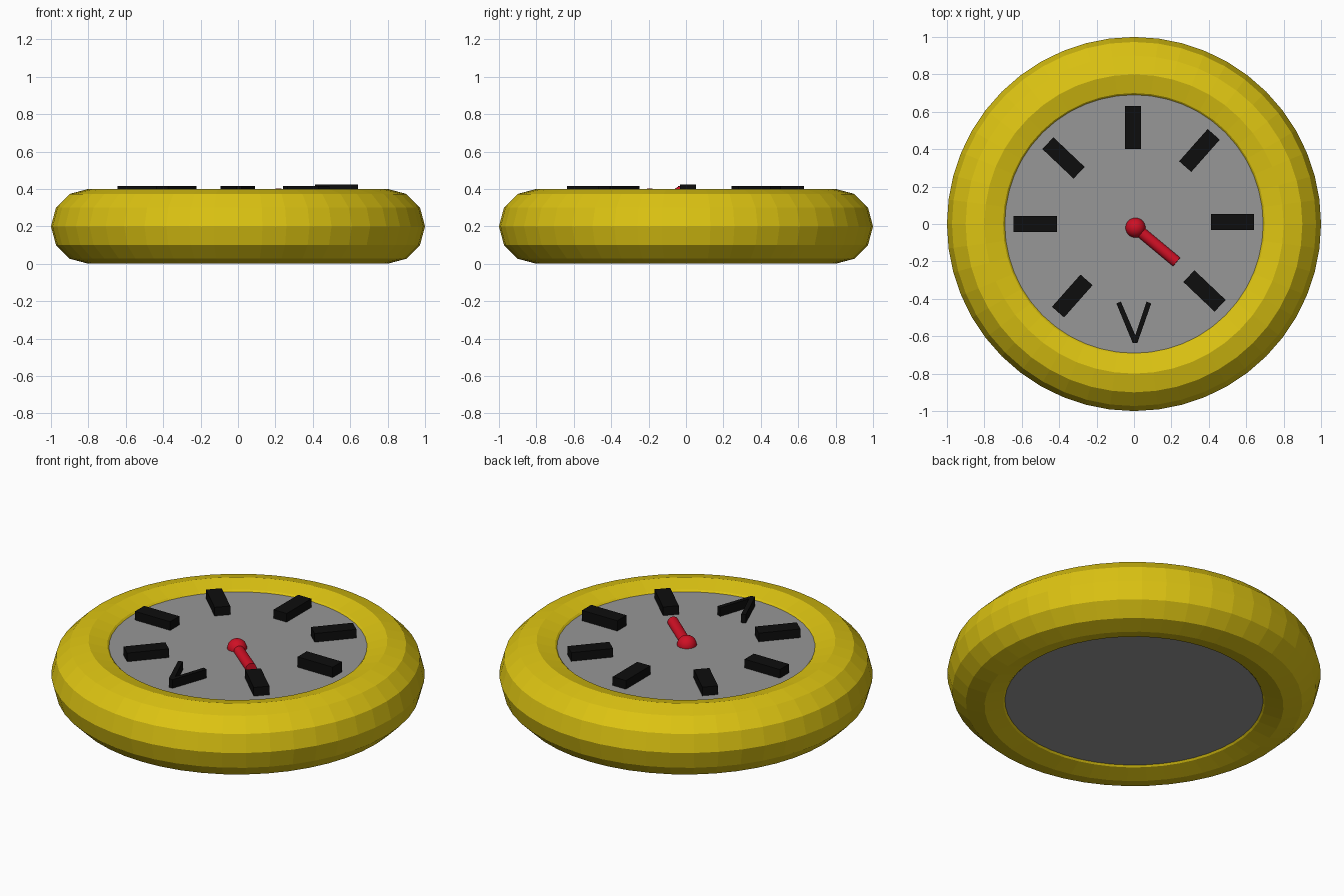
import bpy, bmesh
from math import radians, hypot, atan2
from mathutils import Vector

cube = bpy.data.objects.get("Cube")
if cube:
    bpy.data.objects.remove(cube, do_unlink=True)


def material(name, rgb):
    m = bpy.data.materials.new(name)
    m.use_nodes = True
    m.diffuse_color = (*rgb, 1)
    m.node_tree.nodes["Principled BSDF"].inputs["Base Color"].default_value = (*rgb, 1)
    return m


yellow = material("yellow", (0.72, 0.55, 0.006))
grey = material("grey", (0.31, 0.31, 0.31))
black = material("black", (0.004, 0.004, 0.004))
red = material("red", (0.62, 0.005, 0.018))


def finish(name, mat, smooth=False):
    ob = bpy.context.object
    ob.name = name
    ob.data.materials.append(mat)
    if smooth:
        bpy.ops.object.shade_smooth_by_angle(angle=radians(40))
    return ob


# Faceted ring body
bpy.ops.mesh.primitive_torus_add(major_radius=0.8, minor_radius=0.2, major_segments=48,
                                 minor_segments=12, location=(0, 0, 0.2))
finish("ring_body", yellow)

# Dial plate, closing the ring above and below
FACE_Z = 0.364
bpy.ops.mesh.primitive_cylinder_add(vertices=64, radius=0.691, depth=2 * FACE_Z - 0.4,
                                    location=(0, 0, 0.2))
finish("dial_plate", grey)


# Hour markers: name, x, y, angle, top height
def marker(name, x, y, angle, top=0.415):
    base = FACE_Z - 0.01
    bpy.ops.mesh.primitive_cube_add(size=1, location=(x, y, (top + base) / 2),
                                    rotation=(0, 0, radians(angle)))
    bpy.context.object.scale = (0.23, 0.086, top - base)
    finish(name, black)


marker("marker_back", -0.005, 0.515, 90)
marker("marker_back_left", 0.35, 0.393, 48.5)
marker("marker_left", 0.527, 0.01, 0, 0.425)
marker("marker_front_left", 0.377, -0.358, -43.5)
marker("marker_front_right", -0.33, -0.385, 48.5)
marker("marker_right", -0.528, 0, 0)
marker("marker_back_right", -0.377, 0.353, -43.5)

# Chevron marker at the front, extruded from its outline
outline = [(-0.094, -0.425), (-0.07, -0.415), (0.007, -0.595), (0.067, -0.415),
           (0.092, -0.425), (0.018, -0.636), (-0.007, -0.636)]
bm = bmesh.new()
face = bm.faces.new([bm.verts.new((x, y, FACE_Z - 0.01)) for x, y in outline])
top = bmesh.ops.extrude_face_region(bm, geom=[face])["geom"]
bmesh.ops.translate(bm, vec=(0, 0, 0.061),
                    verts=[v for v in top if isinstance(v, bmesh.types.BMVert)])
bmesh.ops.recalc_face_normals(bm, faces=bm.faces)
mesh = bpy.data.meshes.new("chevron_marker")
bm.to_mesh(mesh)
bm.free()
mesh.materials.append(black)
bpy.context.collection.objects.link(bpy.data.objects.new("chevron_marker", mesh))

# Pivot knob and pointer hand
pivot, tip = Vector((0.008, -0.02, 0.364)), Vector((0.228, -0.203, 0.372))
bpy.ops.mesh.primitive_uv_sphere_add(segments=32, ring_count=16, radius=0.053, location=pivot)
finish("pivot_knob", red, True)
d = tip - pivot
bpy.ops.mesh.primitive_cylinder_add(vertices=32, radius=0.03, depth=d.length,
                                    location=(pivot + tip) / 2,
                                    rotation=d.to_track_quat("Z", "Y").to_euler())
finish("pointer_hand", red, True)
